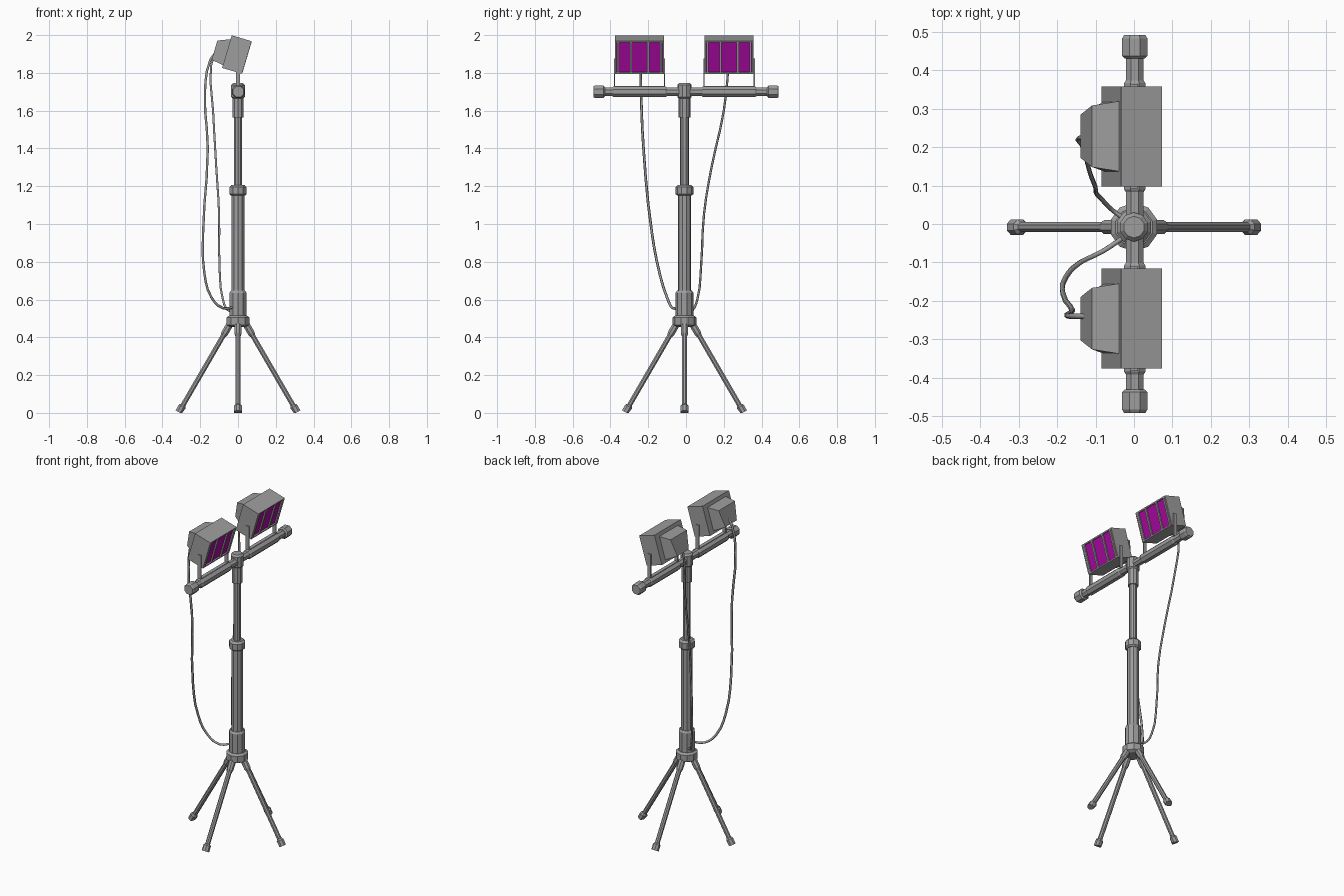
import bpy, bmesh, math
from mathutils import Vector, Matrix

cube = bpy.data.objects.get("Cube")
if cube:
    bpy.data.objects.remove(cube, do_unlink=True)


def material(name, rgb):
    m = bpy.data.materials.new(name)
    m.use_nodes = True
    m.diffuse_color = (*rgb, 1)
    m.node_tree.nodes["Principled BSDF"].inputs["Base Color"].default_value = (*rgb, 1)
    return m


GREY = material("metal grey", (0.34, 0.34, 0.34))
PURPLE = material("purple glass", (0.4, 0.003, 0.36))
POLE_Y = -0.008


def add_mesh(name, bm, *mats):
    bmesh.ops.recalc_face_normals(bm, faces=bm.faces[:])
    me = bpy.data.meshes.new(name)
    bm.to_mesh(me)
    bm.free()
    for m in mats:
        me.materials.append(m)
    ob = bpy.data.objects.new(name, me)
    bpy.context.collection.objects.link(ob)
    return ob


def lathe(name, profile, start, axis, sides=10):
    """Faceted turned part: profile of (radius, distance) along an axis."""
    bm = bmesh.new()
    rot = Vector(axis).to_track_quat('Z', 'Y')
    rings = []
    for r, d in profile:
        ring = []
        for i in range(sides):
            a = math.tau * (i + 0.5) / sides
            p = Vector((r * math.cos(a), r * math.sin(a), d))
            ring.append(bm.verts.new(Vector(start) + rot @ p))
        rings.append(ring)
    for a, b in zip(rings, rings[1:]):
        for i in range(sides):
            j = (i + 1) % sides
            bm.faces.new((a[i], a[j], b[j], b[i]))
    bm.faces.new(rings[0])
    bm.faces.new(rings[-1])
    return add_mesh(name, bm, GREY)


def box(name, center, size, rotation=Matrix()):
    bm = bmesh.new()
    bmesh.ops.create_cube(bm, size=1)
    bmesh.ops.scale(bm, vec=size, verts=bm.verts)
    add_mesh(name, bm, GREY).matrix_world = rotation @ Matrix.Translation(center)


# Column: hub, collars, telescoping tubes and top sleeve
base = (0, POLE_Y, 0)
up = (0, 0, 1)
lathe("leg_hub", [(0.045, 0.455), (0.063, 0.465), (0.063, 0.505), (0.05, 0.515)], base, up)
lathe("lower_collar", [(0.047, 0.51), (0.047, 0.635), (0.04, 0.647)], base, up)
lathe("outer_tube", [(0.035, 0.64), (0.035, 1.16)], base, up)
lathe("clamp_collar", [(0.038, 1.15), (0.047, 1.158), (0.047, 1.195), (0.036, 1.207)], base, up)
lathe("inner_tube", [(0.023, 1.2), (0.023, 1.6)], base, up)
lathe("top_sleeve", [(0.031, 1.565), (0.031, 1.665), (0.038, 1.672), (0.038, 1.735), (0.028, 1.746)],
      base, up)

# Four splayed legs with sockets and feet
for i, side in enumerate(("left", "back", "right", "front")):
    out = Vector((math.cos(i * math.pi / 2), math.sin(i * math.pi / 2), 0))
    top = Vector((0, POLE_Y, 0.495)) + out * 0.028
    foot = Vector((0, POLE_Y, 0.012)) + out * 0.308
    axis = (foot - top).normalized()
    length = (foot - top).length
    lathe(side + "_leg_socket", [(0.02, 0), (0.02, 0.085), (0.015, 0.1)], top, axis, 8)
    lathe(side + "_leg", [(0.014, 0.05), (0.014, length - 0.01)], top, axis, 8)
    shoe = lathe(side + "_foot", [(0.014, length - 0.035), (0.022, length - 0.025),
                                  (0.022, length + 0.01)], top, axis, 8)
    for v in shoe.data.vertices:
        v.co.z = max(v.co.z, 0)

# Crossbar with end caps
lathe("crossbar", [(0.024, -0.45), (0.024, 0.45)], (0.002, 0, 1.7), (0, 1, 0), 8)
for side, s in (("back", 1), ("front", -1)):
    lathe(side + "_bar_cap", [(0.028, 0.43), (0.036, 0.437), (0.036, 0.482), (0.03, 0.491)],
          (0.002, 0, 1.7), (0, s, 0), 8)


def lamp(side, y):
    place = Matrix.Translation((-0.006, y, 1.897)) @ Matrix.Rotation(math.radians(16.5), 4, 'Y')
    # Housing with a recessed glass on its +x face
    bm = bmesh.new()
    bmesh.ops.create_cube(bm, size=1)
    bmesh.ops.scale(bm, vec=(0.11, 0.26, 0.18), verts=bm.verts)
    front = max(bm.faces, key=lambda f: f.calc_center_median().x)
    bmesh.ops.inset_individual(bm, faces=[front], thickness=0.011)
    bmesh.ops.inset_individual(bm, faces=[front], thickness=0.001, depth=-0.008)
    front.material_index = 1
    add_mesh(side + "_lamp_housing", bm, GREY, PURPLE).matrix_world = place
    # Guard bars over the glass
    for k in (-0.114, -0.046, 0.046, 0.114):
        box(side + "_guard_bar", (0.052, k, 0), (0.008, 0.011, 0.166), place)
    # Tapered rear casing
    bm = bmesh.new()
    rings = []
    for x, top, top_w, low, low_w in ((-0.05, 0.07, 0.092, -0.075, 0.092),
                                      (-0.12, 0.042, 0.08, -0.065, 0.056)):
        rings.append([bm.verts.new(p) for p in ((x, -top_w, top), (x, top_w, top),
                                                (x, low_w, low), (x, -low_w, low))])
        bm.faces.new(rings[-1])
    for i in range(4):
        j = (i + 1) % 4
        bm.faces.new((rings[0][i], rings[0][j], rings[1][j], rings[1][i]))
    add_mesh(side + "_rear_casing", bm, GREY).matrix_world = place
    # Bracket: sleeve on the bar, base strip and two arms
    lathe(side + "_bar_sleeve", [(0.025, -0.145), (0.03, -0.138), (0.03, 0.138), (0.025, 0.145)],
          (0.002, y, 1.7), (0, 1, 0), 8)
    box(side + "_bracket_base", (0, y, 1.727), (0.022, 0.272, 0.006))
    for s in (-1, 1):
        box(side + "_bracket_arm", (0, y + s * 0.133, 1.8), (0.022, 0.006, 0.15))


lamp("back", 0.228)
lamp("front", -0.246)


def cable(name, points, radius):
    cu = bpy.data.curves.new(name, 'CURVE')
    cu.dimensions = '3D'
    cu.bevel_depth = radius
    cu.bevel_resolution = 1
    cu.resolution_u = 3
    cu.use_fill_caps = True
    sp = cu.splines.new('BEZIER')
    sp.bezier_points.add(len(points) - 1)
    for bp, p in zip(sp.bezier_points, points):
        bp.co = p
        bp.handle_left_type = bp.handle_right_type = 'AUTO'
    cu.materials.append(GREY)
    ob = bpy.data.objects.new(name, cu)
    bpy.context.collection.objects.link(ob)


# Hanging cables from each lamp to the lower collar
cable("front_cable", [(-0.125, -0.24, 1.9), (-0.148, -0.24, 1.865), (-0.175, -0.238, 1.7),
                      (-0.16, -0.225, 1.4), (-0.185, -0.18, 0.95), (-0.178, -0.14, 0.74),
                      (-0.14, -0.1, 0.61), (-0.08, -0.07, 0.555), (-0.02, -0.03, 0.56)], 0.007)
cable("back_cable", [(-0.125, 0.225, 1.89), (-0.142, 0.224, 1.84), (-0.132, 0.2, 1.6),
                     (-0.115, 0.135, 1.3), (-0.1, 0.095, 1.05), (-0.098, 0.08, 0.78),
                     (-0.08, 0.06, 0.6), (-0.055, 0.035, 0.545), (-0.02, 0.01, 0.54)], 0.006)
